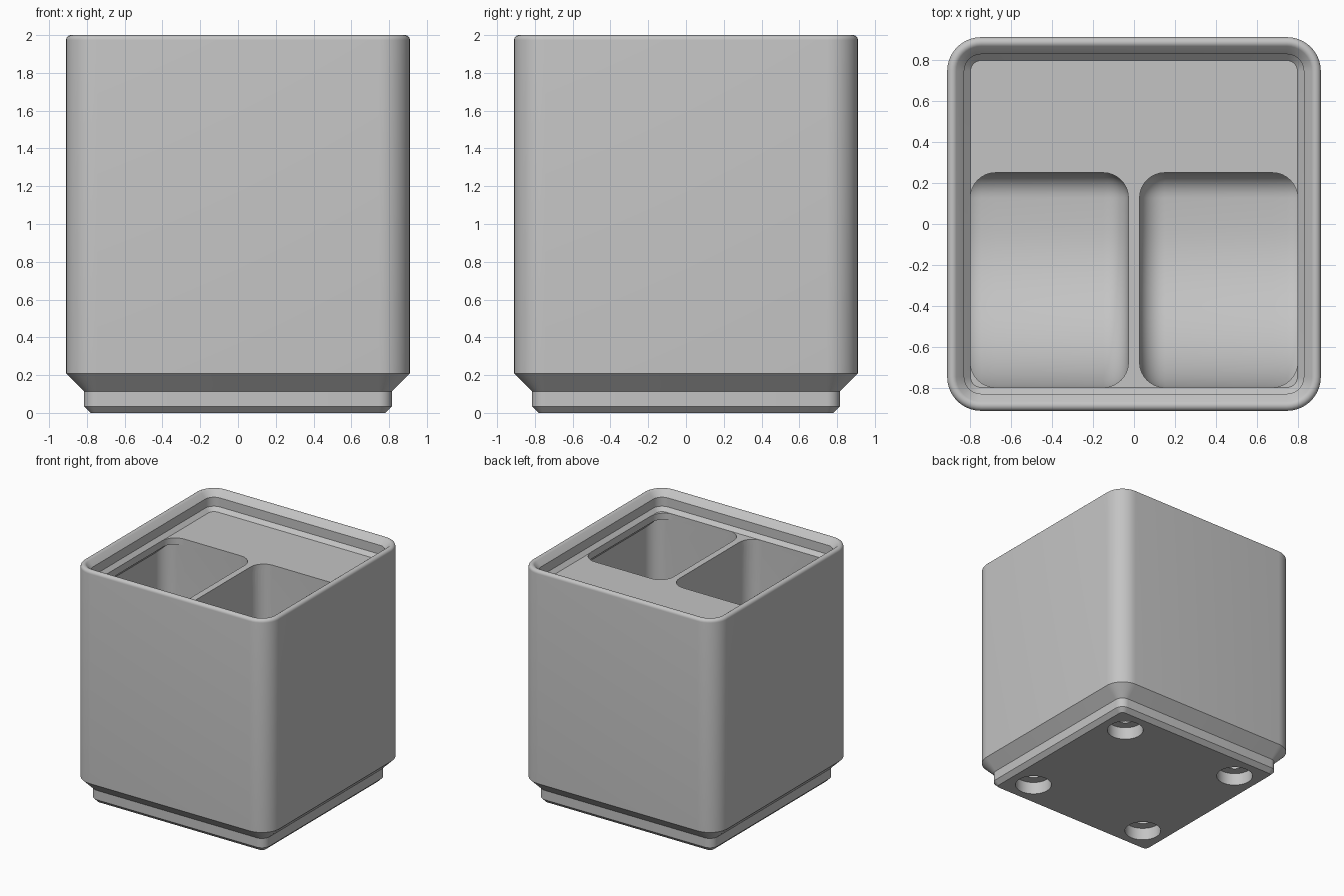
import bpy, bmesh, math
from mathutils import Vector

cube = bpy.data.objects.get("Cube")
if cube:
    bpy.data.objects.remove(cube, do_unlink=True)

grey = bpy.data.materials.new("light grey")
grey.use_nodes = True
GREY = (0.55, 0.55, 0.55, 1)
grey.diffuse_color = GREY
grey.node_tree.nodes["Principled BSDF"].inputs["Base Color"].default_value = GREY


def loft(name, rings):
    """Skin a list of equal-length point rings and cap both ends."""
    bm = bmesh.new()
    loops = [[bm.verts.new(p) for p in ring] for ring in rings]
    n = len(loops[0])
    for a, b in zip(loops, loops[1:]):
        for i in range(n):
            j = (i + 1) % n
            bm.faces.new((a[i], a[j], b[j], b[i]))
    bm.faces.new(loops[0][::-1])
    bm.faces.new(loops[-1])
    bmesh.ops.recalc_face_normals(bm, faces=bm.faces)
    mesh = bpy.data.meshes.new(name)
    bm.to_mesh(mesh)
    bm.free()
    mesh.materials.append(grey)
    obj = bpy.data.objects.new(name, mesh)
    bpy.context.collection.objects.link(obj)
    return obj


def arc(cx, cy, r, start, end, steps):
    angles = [math.radians(start + (end - start) * i / steps) for i in range(steps + 1)]
    return [(cx + r * math.cos(a), cy + r * math.sin(a)) for a in angles]


def rounded_square(half, r, z):
    c = half - r
    pts = []
    for k, (sx, sy) in enumerate([(1, 1), (-1, 1), (-1, -1), (1, -1)]):
        pts += arc(sx * c, sy * c, r, 90 * k, 90 * k + 90, 10)
    return [(x, y, z) for x, y in pts]


# Bin body: stepped foot, straight walls, rounded rim and stacking lip
TOP, OUTER, CORNER = 1.844, 0.91, 0.165
profile = [(0.78, 0), (0.815, 0.035), (0.815, 0.114), (OUTER, 0.208)]
profile += arc(0.884, 1.974, 0.026, 0, 135, 8)
profile += [(0.827, 1.951), (0.827, 1.875), (0.796, TOP)]
body = loft("bin_body", [rounded_square(h, CORNER - (OUTER - h), z) for h, z in profile])

# Pocket shape: side section with scooped front, rounded along all lower edges
FLOOR, FRONT, BACK, FILLET, SCOOP = 0.307, -0.796, 0.25, 0.123, 0.77


def pocket_section(x, inset, top):
    pts = [(FRONT + inset, top)]
    pts += arc(FRONT + SCOOP, FLOOR + SCOOP, SCOOP - inset, 180, 270, 24)
    pts += arc(BACK - FILLET, FLOOR + FILLET, max(FILLET - inset, 0.001), 270, 360, 8)
    pts += [(BACK - inset, top)]
    return [(x, y, z) for y, z in pts]


def pocket(name, side, x_in, x_out, roof):
    rings = []
    steps = 8
    for i in range(steps + 1):
        a = math.radians(90 * i / steps)
        rings.append((x_in + FILLET * (1 - math.cos(a)), FILLET * (1 - math.sin(a))))
    rings += [(x_in + x_out - x, d) for x, d in reversed(rings)]
    return loft(name, [pocket_section(side * x, d, roof(x)) for x, d in rings])


cutters = []
for side, label in ((1, "left"), (-1, "right")):
    # Straight opening, then the wider space below the lip support
    cutters.append(pocket(label + "_opening_cutter", side, 0.027, 0.797, lambda x: 1.92))
    cutters.append(pocket(label + "_hollow_cutter", side, 0.027, 0.868,
                          lambda x: 1.79 - max(0, x - 0.797)))

# Magnet and screw holes under the foot
for sx in (-1, 1):
    for sy in (-1, 1):
        for kind, r, depth in (("magnet", 0.143, 0.105), ("screw", 0.066, 0.26)):
            ring = arc(sx * 0.57, sy * 0.57, r, 0, 352.5, 47)
            cutters.append(loft(kind + "_hole_cutter",
                                [[(x, y, z) for x, y in ring] for z in (-0.05, depth)]))

for cutter in cutters:
    cutter.hide_render = True
    mod = body.modifiers.new(cutter.name, 'BOOLEAN')
    mod.operation = 'DIFFERENCE'
    mod.solver = 'EXACT'
    mod.object = cutter

# Apply the cuts and drop the helpers
bpy.context.view_layer.update()
depsgraph = bpy.context.evaluated_depsgraph_get()
cut_mesh = bpy.data.meshes.new_from_object(body.evaluated_get(depsgraph))
body.modifiers.clear()
body.data = cut_mesh
for cutter in cutters:
    bpy.data.objects.remove(cutter, do_unlink=True)

bpy.ops.object.select_all(action='DESELECT')
body.select_set(True)
bpy.context.view_layer.objects.active = body
bpy.ops.object.shade_smooth_by_angle(angle=math.radians(30))
